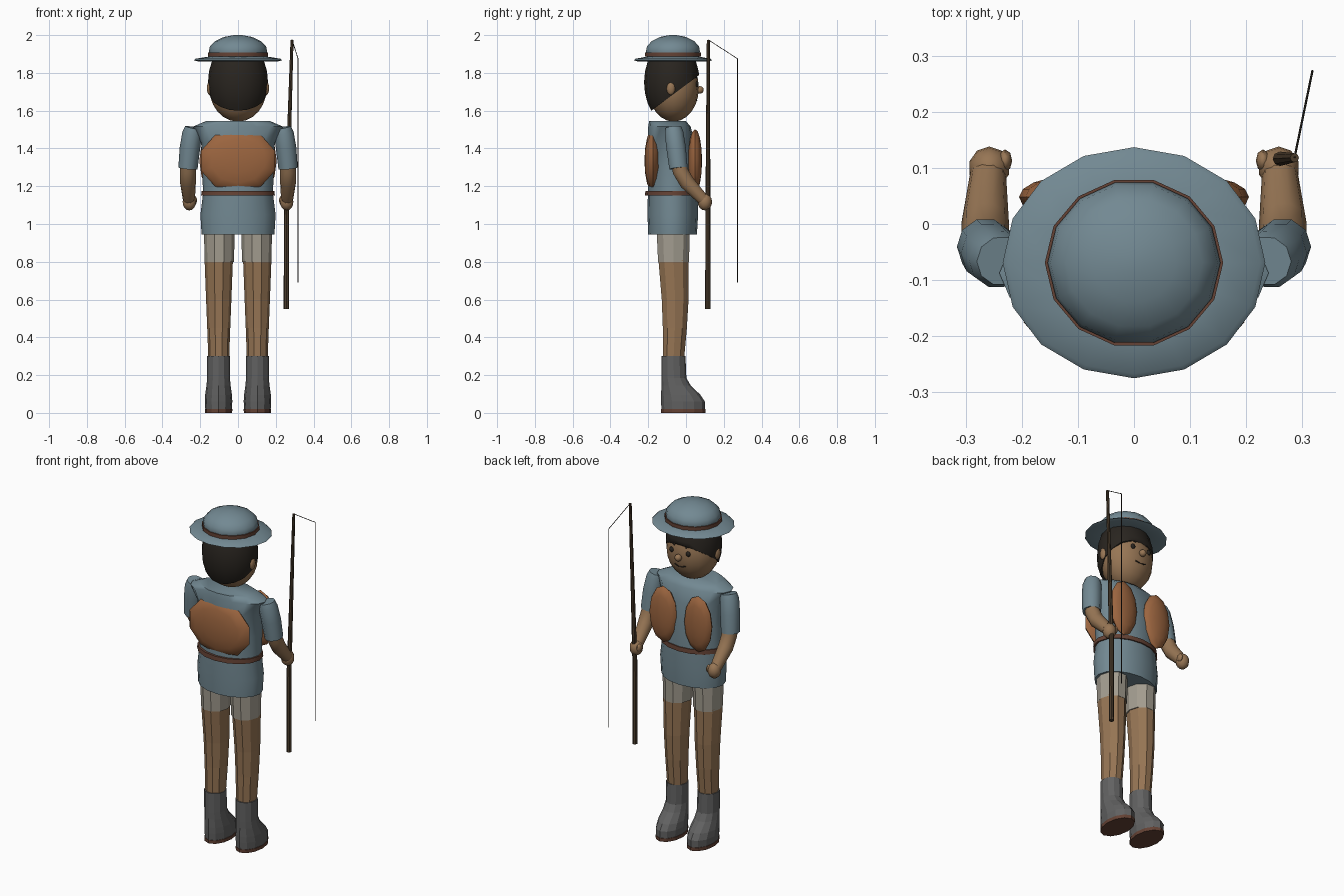
import bpy, bmesh, math
from mathutils import Vector, Matrix

if "Cube" in bpy.data.objects:
    bpy.data.objects.remove(bpy.data.objects["Cube"])


def mat(name, r, g, b):
    m = bpy.data.materials.new(name)
    m.diffuse_color = (r, g, b, 1)
    m.use_nodes = True
    m.node_tree.nodes["Principled BSDF"].inputs["Base Color"].default_value = m.diffuse_color
    return m


BLUE = mat("blue_cloth", 0.17, 0.25, 0.29)
SKIN = mat("skin", 0.31, 0.18, 0.09)
VEST = mat("vest_brown", 0.33, 0.13, 0.05)
LEATHER = mat("leather", 0.13, 0.055, 0.035)
CREAM = mat("shorts_cream", 0.37, 0.34, 0.28)
BOOT = mat("boot_grey", 0.12, 0.12, 0.12)
DARK = mat("hair_dark", 0.022, 0.018, 0.014)
WOOD = mat("rod_wood", 0.07, 0.045, 0.025)


def finish(name, bm, material, smooth=None):
    bmesh.ops.recalc_face_normals(bm, faces=bm.faces[:])
    me = bpy.data.meshes.new(name)
    bm.to_mesh(me)
    bm.free()
    me.materials.append(material)
    ob = bpy.data.objects.new(name, me)
    bpy.context.collection.objects.link(ob)
    if smooth:
        bpy.ops.object.select_all(action='DESELECT')
        ob.select_set(True)
        bpy.context.view_layer.objects.active = ob
        bpy.ops.object.shade_smooth_by_angle(angle=math.radians(smooth))
    return ob


def skin_rings(name, rings, material, smooth):
    bm = bmesh.new()
    vs = [[bm.verts.new(p) for p in ring] for ring in rings]
    n = len(vs[0])
    for a, b in zip(vs, vs[1:]):
        for i in range(n):
            j = (i + 1) % n
            bm.faces.new((a[i], a[j], b[j], b[i]))
    bm.faces.new(vs[0])
    bm.faces.new(vs[-1])
    return finish(name, bm, material, smooth)


def loft(name, cx, rows, n, material, smooth=None):
    """Stacked ellipses; each row is (z, half width, back y, front y)."""
    rings = []
    for z, rx, y0, y1 in rows:
        rings.append([(cx + rx * math.cos(t), (y0 + y1) / 2 + (y1 - y0) / 2 * math.sin(t), z)
                      for t in (math.tau * i / n for i in range(n))])
    return skin_rings(name, rings, material, smooth)


def tube(name, pts, radii, n, material, smooth=None):
    pts = [Vector(p) for p in pts]
    rings = []
    for k, p in enumerate(pts):
        d = (pts[min(k + 1, len(pts) - 1)] - pts[max(k - 1, 0)]).normalized()
        u = (Vector((1, 0, 0)) - d * d.x).normalized()
        v = d.cross(u)
        rings.append([p + radii[k] * (u * math.cos(t) + v * math.sin(t))
                      for t in (math.tau * i / n for i in range(n))])
    return skin_rings(name, rings, material, smooth)


def ball(name, c, r, material, seg=12, rings=8, smooth=40, axis=None, cuts=()):
    bm = bmesh.new()
    bmesh.ops.create_uvsphere(bm, u_segments=seg, v_segments=rings, radius=1)
    if axis == 'Y':
        bmesh.ops.rotate(bm, verts=bm.verts, matrix=Matrix.Rotation(math.pi / 2, 3, 'X'))
    bmesh.ops.scale(bm, vec=r, verts=bm.verts)
    bmesh.ops.translate(bm, vec=c, verts=bm.verts)
    for co, no in cuts:   # removes the side the normal points to, then caps
        res = bmesh.ops.bisect_plane(bm, geom=bm.verts[:] + bm.edges[:] + bm.faces[:],
                                     plane_co=co, plane_no=no, clear_outer=True)
        edges = [e for e in res["geom_cut"] if isinstance(e, bmesh.types.BMEdge)]
        bmesh.ops.contextual_create(bm, geom=edges)
    return finish(name, bm, material, smooth)


# Hat
HY = -0.069


def hat_rows(rows, squash):
    return [(z, r, HY - r * squash, HY + r * squash) for z, r in rows]


loft("hat_brim", 0, hat_rows([(1.872, 0.14), (1.86, 0.21), (1.867, 0.234), (1.875, 0.225),
                              (1.887, 0.15)], 0.88), 16, BLUE, 50)
loft("hat_crown", 0, hat_rows([(1.88, 0.148), (1.915, 0.154), (1.94, 0.149), (1.968, 0.122),
                               (1.99, 0.075), (2.0, 0.02)], 0.95), 14, BLUE, 50)
loft("hat_band", 0, hat_rows([(1.888, 0.159), (1.909, 0.159)], 0.95), 14, LEATHER, 50)

# Head, hair and face
HC, HR = Vector((0, -0.066, 1.72)), Vector((0.152, 0.134, 0.178))


def face_y(x, z):
    return HC.y + HR.y * math.sqrt(1 - (x / HR.x) ** 2 - ((z - HC.z) / HR.z) ** 2)


ball("head", HC, HR, SKIN, 16, 12, 60)
ball("hair", (0, -0.075, 1.75), (0.159, 0.147, 0.225), DARK, 16, 12, 60,
     cuts=[((0, 0.065, 1.785), (0, 0.19, -0.255)), ((0, 0, 1.885), (0, 0, 1))])
ball("nose", (0, face_y(0, 1.71) + 0.006, 1.71), (0.02, 0.02, 0.02), SKIN)
tube("mouth", [(x, face_y(x, 1.65) + 0.001, 1.652 + x * x * 6) for x in (-0.035, -0.012, 0.012, 0.035)],
     [0.003] * 4, 6, DARK)
for s, side in ((-1, "left"), (1, "right")):
    ball(f"ear_{side}", (s * 0.15, -0.08, 1.718), (0.015, 0.023, 0.035), SKIN)
    ball(f"eye_{side}", (s * 0.055, face_y(0.055, 1.74), 1.74), (0.014, 0.009, 0.015), DARK)
    tube(f"eyebrow_{side}", [(s * x, face_y(x, z) + 0.001, z) for x, z in
                             ((0.035, 1.772), (0.055, 1.779), (0.077, 1.772))], [0.003, 0.004, 0.003], 6, DARK)

# Tunic, belt and vest panels
loft("tunic", 0, [(0.945, 0.193, -0.2, 0.058), (1.05, 0.199, -0.204, 0.064), (1.16, 0.185, -0.202, 0.062),
                  (1.3, 0.19, -0.2, 0.06), (1.43, 0.195, -0.2, 0.045), (1.515, 0.24, -0.2, 0.025),
                  (1.545, 0.17, -0.195, 0.0)], 16, BLUE, 50)
loft("belt", 0, [(1.15, 0.195, -0.217, 0.07), (1.176, 0.193, -0.215, 0.068)], 16, LEATHER, 50)
ball("back_panel", (0, -0.175, 1.335), (0.207, 0.045, 0.168), VEST, 10, 8, 40, 'Y')

for s, side in ((-1, "left"), (1, "right")):
    ball(f"front_panel_{side}", (s * 0.115, 0.048, 1.335), (0.09, 0.037, 0.167), VEST, 12, 8, 40, 'Y')
    # Arms
    tube(f"sleeve_{side}", [(s * 0.237, -0.066, 1.51), (s * 0.243, -0.063, 1.48),
                            (s * 0.255, -0.052, 1.4), (s * 0.265, -0.04, 1.295)],
         [0.044, 0.052, 0.054, 0.051], 10, BLUE, 50)
    tube(f"arm_{side}", [(s * 0.262, -0.045, 1.36), (s * 0.265, -0.03, 1.28), (s * 0.265, 0.005, 1.22),
                         (s * 0.26, 0.09, 1.13)], [0.042, 0.043, 0.042, 0.032], 10, SKIN, 50)
    ball(f"hand_{side}", (s * 0.258, 0.1, 1.117), (0.037, 0.038, 0.045), SKIN, 10, 8, 50)
    ball(f"thumb_{side}", (s * 0.23, 0.113, 1.125), (0.013, 0.02, 0.024), SKIN, 8, 6, 50)
    # Legs
    cx = s * 0.099
    loft(f"shorts_leg_{side}", cx, [(0.8, 0.078, -0.152, 0.02), (0.97, 0.081, -0.16, 0.025)], 10, CREAM)
    loft(f"leg_{side}", cx + s * 0.003, [(0.28, 0.055, -0.124, -0.008), (0.45, 0.061, -0.126, 0.008),
                                        (0.6, 0.067, -0.132, 0.017), (0.81, 0.075, -0.15, 0.018)], 10, SKIN)
    loft(f"boot_{side}", cx + s * 0.004, [(0.018, 0.07, -0.13, 0.1), (0.06, 0.073, -0.132, 0.1),
                                         (0.095, 0.071, -0.132, 0.077), (0.145, 0.064, -0.13, 0.025),
                                         (0.185, 0.06, -0.13, 0.002), (0.3, 0.06, -0.13, -0.003)], 12, BOOT)
    loft(f"sole_{side}", cx + s * 0.004, [(0, 0.072, -0.132, 0.102), (0.02, 0.073, -0.133, 0.103)],
         12, LEATHER)

# Fishing rod and line
tip = (0.286, 0.118, 1.975)
tube("fishing_rod", [(0.256, 0.116, 0.55), (0.257, 0.116, 1.05), tip], [0.0145, 0.0135, 0.008], 8, WOOD, 40)
end = (0.318, 0.273, 1.875)
tube("line_upper", [tip, end], [0.002, 0.002], 6, DARK)
tube("line_lower", [end, (0.318, 0.273, 0.69)], [0.002, 0.002], 6, DARK)
